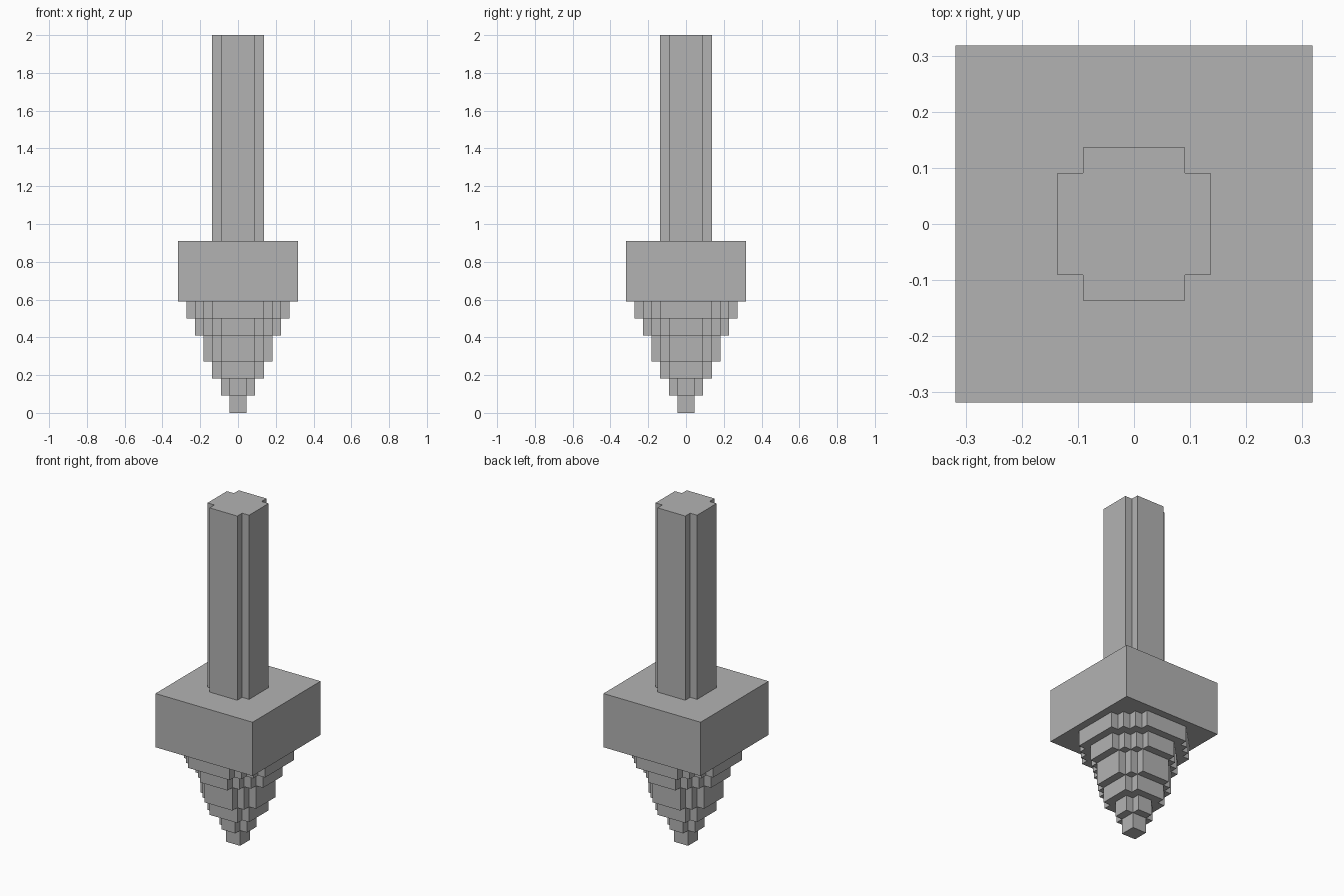
import bpy
import bmesh

if "Cube" in bpy.data.objects:
    bpy.data.objects.remove(bpy.data.objects["Cube"], do_unlink=True)

UNIT = 2 / 44  # one building cell

stone = bpy.data.materials.new("light_grey")
stone.use_nodes = True
GREY = (0.45, 0.45, 0.45, 1)
stone.diffuse_color = GREY
stone.node_tree.nodes["Principled BSDF"].inputs["Base Color"].default_value = GREY


def stepped_outline(radius, flat):
    """Square outline whose corners are cut in one-cell steps."""
    corner = []
    for i in range(radius - flat + 1):
        if i:
            corner.append((radius - i, flat + i - 1))
        corner.append((radius - i, flat + i))
    outline = []
    for _ in range(4):
        outline += corner
        corner = [(-y, x) for x, y in corner]
    return outline


def add_tier(name, radius, flat, bottom, top):
    """Extrude a stepped outline between two heights given in cells."""
    bm = bmesh.new()
    base = bm.faces.new([bm.verts.new((x * UNIT, y * UNIT, 0))
                         for x, y in stepped_outline(radius, flat)])
    result = bmesh.ops.extrude_face_region(bm, geom=[base], use_keep_orig=True)
    raised = [g for g in result["geom"] if isinstance(g, bmesh.types.BMVert)]
    bmesh.ops.translate(bm, verts=raised, vec=(0, 0, (top - bottom) * UNIT))
    bmesh.ops.recalc_face_normals(bm, faces=bm.faces)
    mesh = bpy.data.meshes.new(name)
    bm.to_mesh(mesh)
    bm.free()
    mesh.materials.append(stone)
    obj = bpy.data.objects.new(name, mesh)
    obj.location.z = bottom * UNIT
    bpy.context.collection.objects.link(obj)


# Tapering point, square collar and long shaft: radius, flat half-width, bottom, top
add_tier("point_tip", 1, 1, 0, 2)
add_tier("point_tier_1", 2, 1, 2, 4)
add_tier("point_tier_2", 3, 2, 4, 6)
add_tier("point_tier_3", 4, 2, 6, 9)
add_tier("point_tier_4", 5, 2, 9, 11)
add_tier("point_tier_5", 6, 3, 11, 13)
add_tier("square_collar", 7, 7, 13, 20)
add_tier("shaft", 3, 2, 20, 44)
